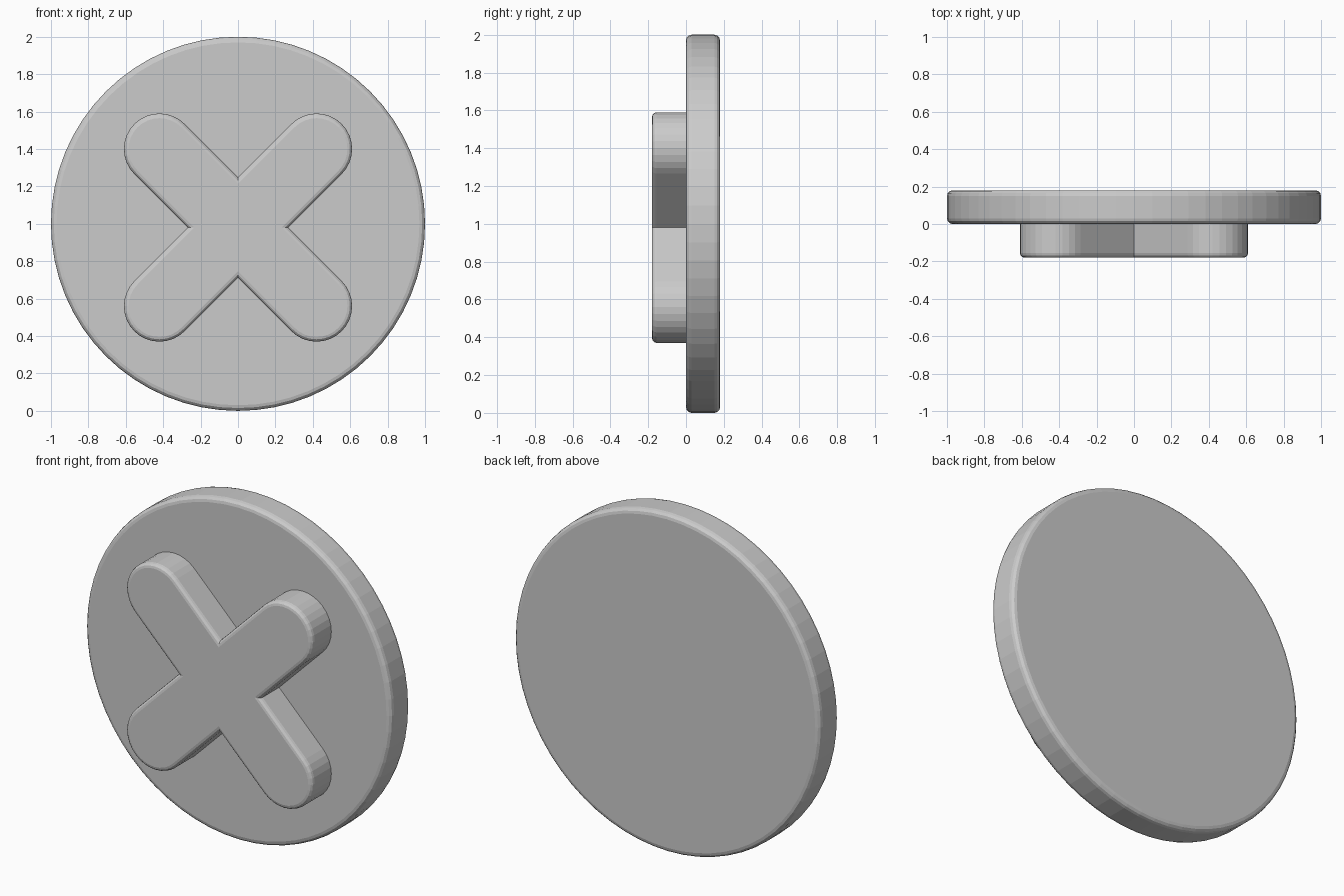
import bpy, bmesh
from math import pi, cos, sin, sqrt

if "Cube" in bpy.data.objects:
    bpy.data.objects.remove(bpy.data.objects["Cube"])

def extruded(name, outline, y_front, y_back, bevel, round_back):
    """Solid from an (x, z) outline between two y planes, with rounded rims."""
    bm = bmesh.new()
    front = [bm.verts.new((x, y_front, z)) for x, z in outline]
    back = [bm.verts.new((x, y_back, z)) for x, z in outline]
    n = len(outline)
    faces = [bm.faces.new(front)]
    faces.append(bm.faces.new(back[::-1]))
    for i in range(n):
        j = (i + 1) % n
        bm.faces.new((front[j], front[i], back[i], back[j]))
    bmesh.ops.recalc_face_normals(bm, faces=bm.faces)
    rims = set(faces[0].edges)
    if round_back:
        rims |= set(faces[1].edges)
    bmesh.ops.bevel(bm, geom=list(rims), offset=bevel, segments=3,
                    profile=0.5, affect='EDGES', clamp_overlap=True)
    bmesh.ops.recalc_face_normals(bm, faces=bm.faces)
    me = bpy.data.meshes.new(name)
    bm.to_mesh(me)
    bm.free()
    ob = bpy.data.objects.new(name, me)
    bpy.context.collection.objects.link(ob)
    return ob

# Round base disc
SIDES = 64
disc = [(cos(2 * pi * i / SIDES), 1 + sin(2 * pi * i / SIDES)) for i in range(SIDES)]
extruded("disc", disc, 0.0, 0.18, 0.03, True)

# Raised diagonal cross with round arm ends
HALF, REACH, CZ, STEPS = 0.19, 0.42 * sqrt(2), 0.98, 16
cross = []
for k in range(4):
    a = pi / 4 + k * pi / 2
    for s in range(STEPS + 1):
        t = a - pi / 2 + pi * s / STEPS
        cross.append((REACH * cos(a) + HALF * cos(t),
                      CZ + REACH * sin(a) + HALF * sin(t)))
    notch = a + pi / 4
    cross.append((HALF * sqrt(2) * cos(notch), CZ + HALF * sqrt(2) * sin(notch)))
extruded("raised_cross", cross, -0.18, 0.005, 0.025, False)
